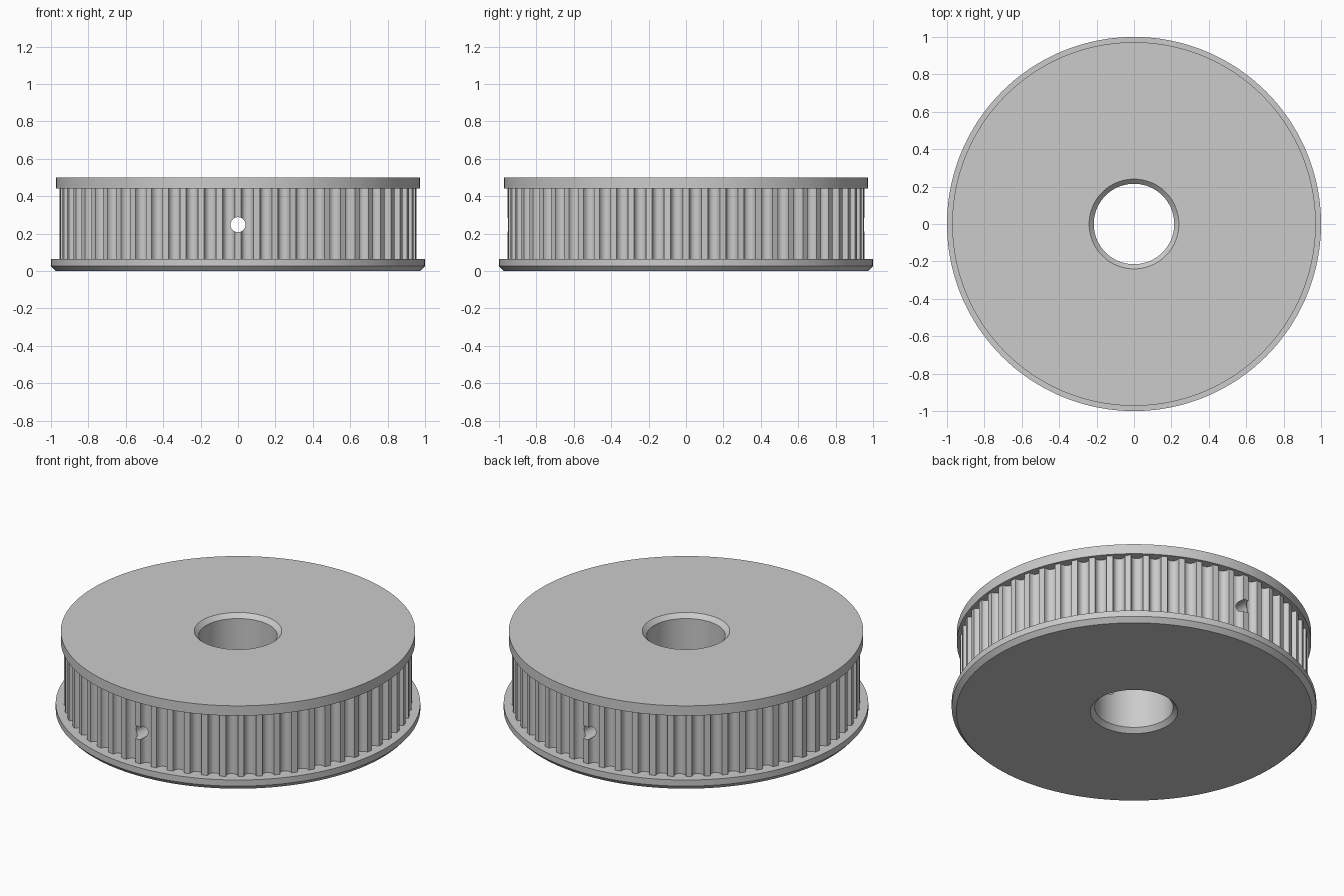
import bpy, bmesh
from math import pi, cos, sin

if "Cube" in bpy.data.objects:
    bpy.data.objects.remove(bpy.data.objects["Cube"])

TEETH = 60
RIM_R, GROOVE_DEPTH, GROOVE_HALF = 0.955, 0.038, 0.033
GROOVE_STEPS = 12
TOOTH = None  # marks a profile point that follows the toothed outline

metal = bpy.data.materials.new("grey metal")
metal.use_nodes = True
GREY = (0.6, 0.6, 0.6, 1)
metal.diffuse_color = GREY
bsdf = metal.node_tree.nodes["Principled BSDF"]
bsdf.inputs["Base Color"].default_value = GREY
bsdf.inputs["Roughness"].default_value = 0.5


def toothed_outline():
    """Angle and radius samples around the rim, with a land centred on each axis."""
    samples = []
    for t in range(TEETH):
        centre = (t + 0.5) * 2 * pi / TEETH
        for i in range(GROOVE_STEPS + 1):
            u = -cos(pi * i / GROOVE_STEPS)
            depth = GROOVE_DEPTH * max(0, 1 - abs(u) ** 2.4) ** 0.5
            samples.append((centre + u * GROOVE_HALF / RIM_R, RIM_R - depth))
    return samples


def lathe(name, profile, outline):
    """Closed solid of revolution from (radius, height) points."""
    bm = bmesh.new()
    loops = []
    for radius, z in profile:
        loops.append([bm.verts.new((cos(a) * (radius or rim), sin(a) * (radius or rim), z))
                      for a, rim in outline])
    n = len(outline)
    for k, lower in enumerate(loops):
        upper = loops[(k + 1) % len(loops)]
        for i in range(n):
            j = (i + 1) % n
            bm.faces.new((lower[i], lower[j], upper[j], upper[i]))
    bmesh.ops.recalc_face_normals(bm, faces=bm.faces)
    mesh = bpy.data.meshes.new(name)
    bm.to_mesh(mesh)
    bm.free()
    obj = bpy.data.objects.new(name, mesh)
    bpy.context.collection.objects.link(obj)
    mesh.materials.append(metal)
    return obj


# Pulley body: chamfered lower flange, toothed rim, upper flange, chamfered bore
pulley = lathe("pulley_body", [
    (0.24, 0), (0.975, 0), (1, 0.027), (1, 0.064),
    (TOOTH, 0.064), (TOOTH, 0.44),
    (0.972, 0.44), (0.972, 0.5), (0.24, 0.5),
    (0.215, 0.475), (0.215, 0.025),
], toothed_outline())

# Set screw hole running front to back through the bore
bpy.ops.mesh.primitive_cylinder_add(vertices=32, radius=0.04, depth=2.4,
                                    location=(0, 0, 0.248), rotation=(pi / 2, 0, 0))
cutter = bpy.context.object
cutter.name = "set_screw_hole_cutter"
cutter.hide_render = True
cutter.data.materials.append(metal)
cut = pulley.modifiers.new("set_screw_hole", 'BOOLEAN')
cut.operation, cut.solver, cut.object = 'DIFFERENCE', 'EXACT', cutter

bpy.ops.object.select_all(action='DESELECT')
pulley.select_set(True)
bpy.context.view_layer.objects.active = pulley
bpy.ops.object.modifier_apply(modifier=cut.name)
bpy.data.objects.remove(cutter)
bpy.ops.object.shade_smooth_by_angle(angle=pi / 6)
